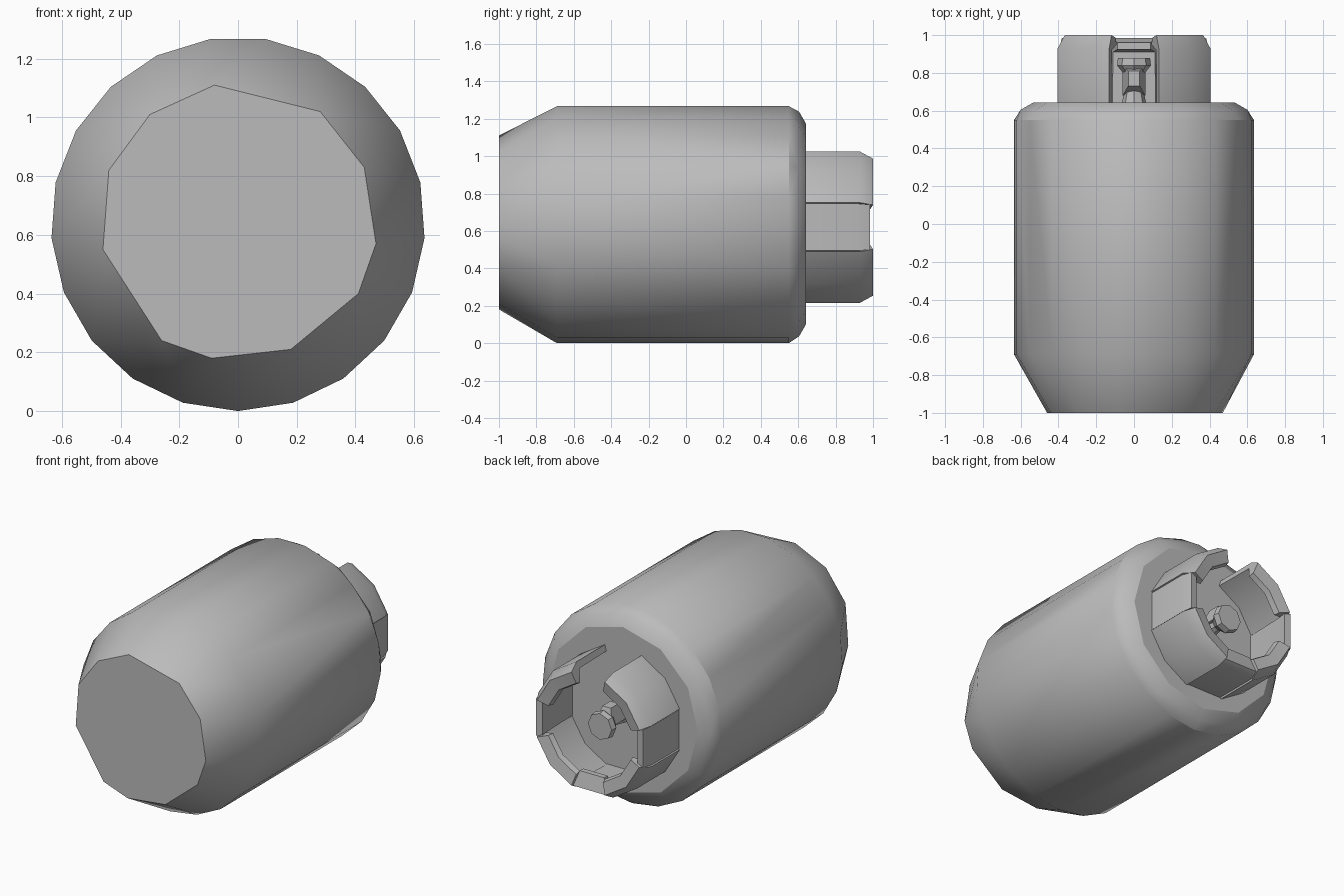
import bpy, bmesh
from math import sin, cos, pi, radians

if "Cube" in bpy.data.objects:
    bpy.data.objects.remove(bpy.data.objects["Cube"], do_unlink=True)

grey = bpy.data.materials.new("plain grey")
grey.use_nodes = True
grey.diffuse_color = (0.5, 0.5, 0.5, 1)
grey.node_tree.nodes["Principled BSDF"].inputs["Base Color"].default_value = (0.5, 0.5, 0.5, 1)

BODY_Z, COLLAR_Z = 0.637, 0.62


def finish(name, bm, smooth=None):
    bmesh.ops.recalc_face_normals(bm, faces=bm.faces)
    mesh = bpy.data.meshes.new(name)
    bm.to_mesh(mesh)
    bm.free()
    obj = bpy.data.objects.new(name, mesh)
    bpy.context.collection.objects.link(obj)
    mesh.materials.append(grey)
    if smooth:
        bpy.ops.object.select_all(action='DESELECT')
        obj.select_set(True)
        bpy.context.view_layer.objects.active = obj
        bpy.ops.object.shade_smooth_by_angle(angle=radians(smooth))
    return obj


def ring(radius, y, sides, z, start=-pi / 2):
    return [(radius * cos(start + 2 * pi * i / sides), y,
             z + radius * sin(start + 2 * pi * i / sides)) for i in range(sides)]


def hull(name, points, smooth=None):
    bm = bmesh.new()
    for p in points:
        bm.verts.new(p)
    bmesh.ops.convex_hull(bm, input=bm.verts[:])
    bmesh.ops.dissolve_limit(bm, angle_limit=radians(0.5), verts=bm.verts[:], edges=bm.edges[:])
    return finish(name, bm, smooth)


def collar_piece(name, profile, angles):
    # closed (radius, y) section swept through the given angles, capped at both ends
    bm = bmesh.new()
    rows = [[bm.verts.new((r * cos(radians(a)), y, COLLAR_Z + r * sin(radians(a))))
             for r, y in profile] for a in angles]
    n = len(profile)
    for a, b in zip(rows, rows[1:]):
        for i in range(n):
            j = (i + 1) % n
            bm.faces.new((a[i], a[j], b[j], b[i]))
    bm.faces.new(rows[0])
    bm.faces.new(rows[-1])
    finish(name, bm, 32)


# Tank: irregular flat base, chamfer, round barrel, shoulder
base_outline = [(-.08, 1.11), (.28, 1.02), (.43, .83), (.47, .57), (.41, .4), (.18, .21),
                (-.09, .18), (-.26, .24), (-.46, .55), (-.44, .82), (-.3, 1.01)]
tank = [(x, -1, z) for x, z in base_outline]
tank += ring(0.637, -0.69, 21, BODY_Z) + ring(0.637, 0.55, 21, BODY_Z)
tank += ring(0.6, 0.605, 12, BODY_Z) + ring(0.535, 0.642, 12, BODY_Z)
hull("tank", tank, 30)

# Collar: four lipped arcs, two slimmer side panels and a lower bridge
arc_section = [(.425, .63), (.425, .93), (.385, 1.0), (.31, .985), (.3, .95), (.38, .92), (.385, .63)]
panel_section = [(.418, .63), (.418, .92), (.4, .985), (.355, .98), (.365, .92), (.38, .63)]
bridge_section = [(.415, .63), (.415, .94), (.39, .985), (.29, .96), (.29, .925), (.37, .91), (.38, .63)]
for name, start in (("upper_left", 18), ("upper_right", 108),
                    ("lower_right", 198), ("lower_left", 288)):
    collar_piece("collar_arc_" + name, arc_section, (start, start + 27, start + 54))
for name, middle in (("left", 0), ("right", 180)):
    collar_piece("collar_panel_" + name, panel_section, (middle - 17.5, middle + 17.5))
collar_piece("collar_bridge", bridge_section, (252.5, 287.5))

# Valve: flared stem, eight-sided knob and tapered outlet facing the collar gap
hull("valve_base", ring(.065, .635, 8, COLLAR_Z) + ring(.035, .78, 8, COLLAR_Z))
hull("valve_knob", ring(.035, .77, 8, COLLAR_Z) + ring(.09, .84, 8, COLLAR_Z)
     + ring(.085, .88, 8, COLLAR_Z))
outlet = []
for half_x, low_y, high_y, z in ((.06, .68, .84, COLLAR_Z), (.03, .73, .81, .72)):
    outlet += [(side * half_x, y, z) for side in (-1, 1) for y in (low_y, high_y)]
hull("valve_outlet", outlet)
